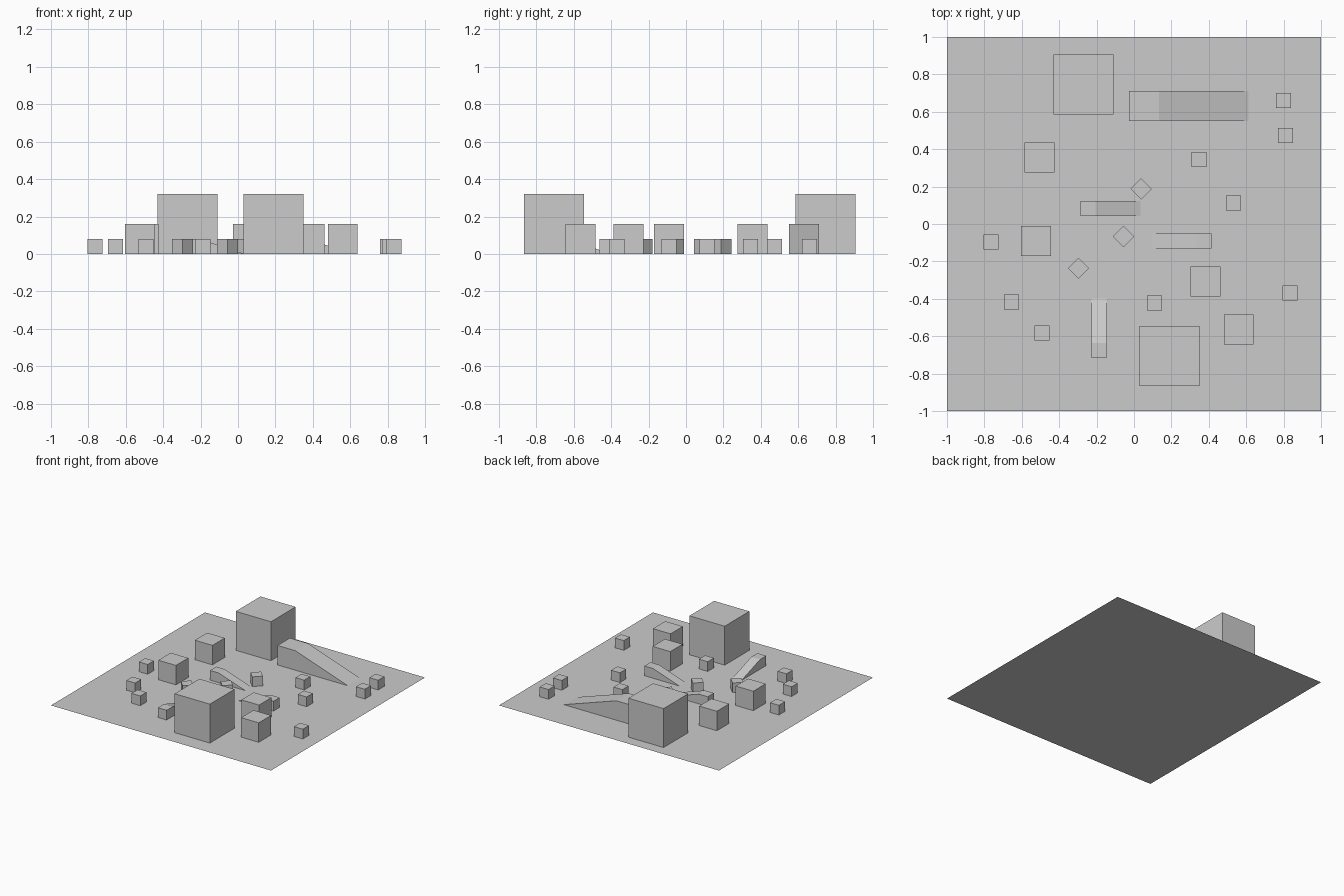
import bpy, bmesh
from math import radians
from mathutils import Matrix

if "Cube" in bpy.data.objects:
    bpy.data.objects.remove(bpy.data.objects["Cube"])


def finish(name, bm, x, y, angle=0):
    bmesh.ops.recalc_face_normals(bm, faces=bm.faces)
    mesh = bpy.data.meshes.new(name)
    bm.to_mesh(mesh)
    bm.free()
    obj = bpy.data.objects.new(name, mesh)
    obj.location = (x, y, 0)
    obj.rotation_euler.z = radians(angle)
    bpy.context.collection.objects.link(obj)


def block(name, size, x, y, angle=0):
    bm = bmesh.new()
    bmesh.ops.create_cube(bm, size=size, matrix=Matrix.Translation((0, 0, size / 2)))
    finish(name, bm, x, y, angle)


def ramp(name, s, x, y, angle):
    """Cube-sized landing centred on the origin, with a 1:3 slope running to +x."""
    bm = bmesh.new()
    h = s / 2
    profile = [(-h, 0), (h + 3 * s, 0), (h, s), (-h, s)]
    face = bm.faces.new([bm.verts.new((px, -h, pz)) for px, pz in profile])
    ext = bmesh.ops.extrude_face_region(bm, geom=[face])
    verts = [v for v in ext["geom"] if isinstance(v, bmesh.types.BMVert)]
    bmesh.ops.translate(bm, verts=verts, vec=(0, s, 0))
    finish(name, bm, x, y, angle)


# Flat floor
bpy.ops.mesh.primitive_plane_add(size=2)
bpy.context.object.name = "floor"

# Large, medium and small square blocks
groups = {
    ("large_block", 0.32): [(-0.27, 0.745), (0.19, -0.705)],
    ("medium_block", 0.16): [(-0.505, 0.355), (-0.525, -0.09), (0.382, -0.307), (0.56, -0.565)],
    ("small_block", 0.08): [(0.80, 0.66), (0.81, 0.473), (0.348, 0.345), (0.533, 0.113),
                            (-0.765, -0.097), (-0.655, -0.418), (-0.492, -0.583),
                            (0.11, -0.422), (0.835, -0.368)],
}
for (name, size), spots in groups.items():
    for x, y in spots:
        block(name, size, x, y)

# Small blocks turned by 45 degrees
for x, y in [(0.038, 0.188), (-0.056, -0.067), (-0.297, -0.237)]:
    block("turned_block", 0.08, x, y, 45)

# Ramps
ramp("large_ramp", 0.16, 0.053, 0.632, 0)
ramp("small_ramp_left", 0.08, -0.245, 0.084, 0)
ramp("small_ramp_front", 0.08, -0.187, -0.677, 90)
ramp("small_ramp_right", 0.08, 0.374, -0.09, 180)
